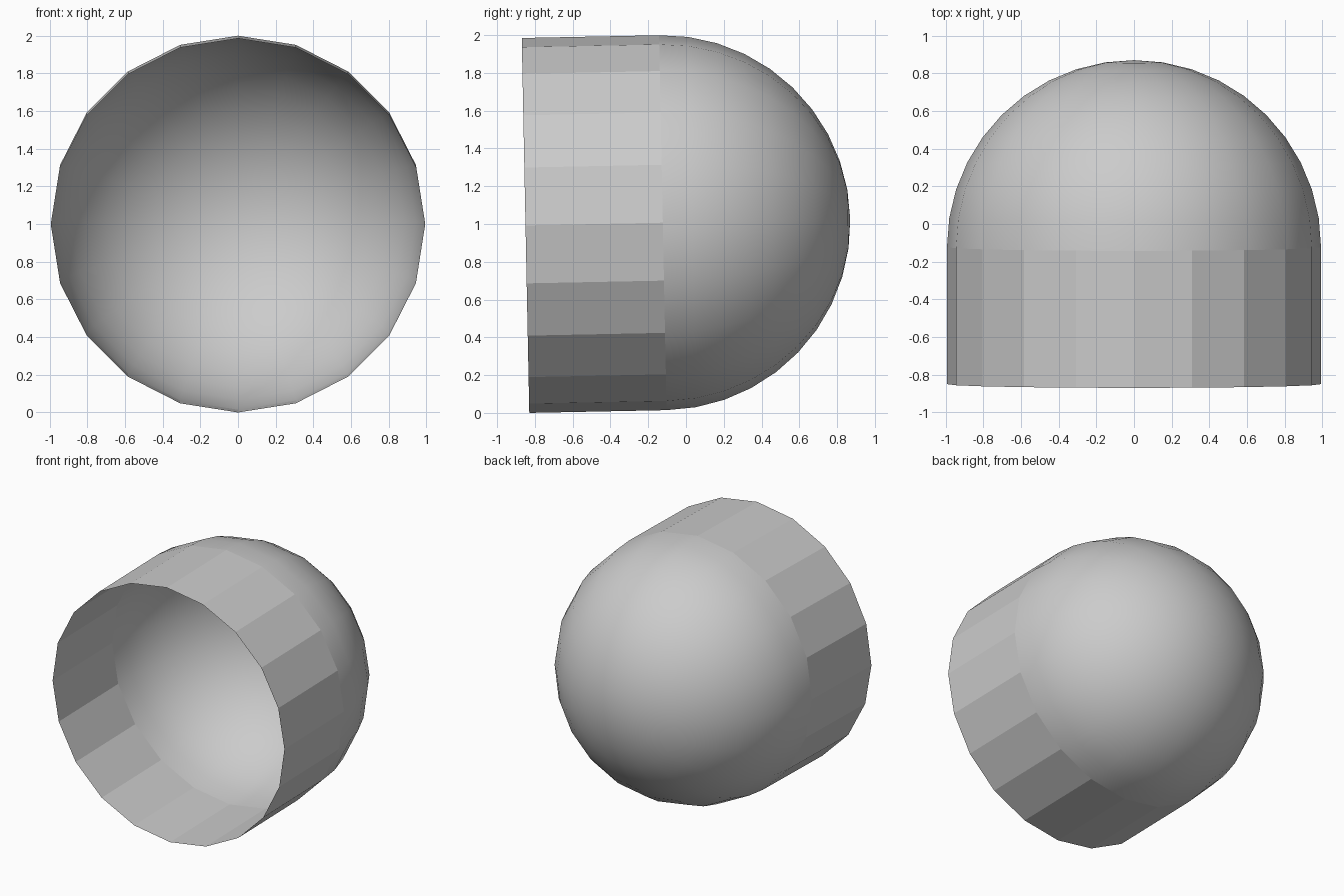
import bpy, bmesh, math
from mathutils import Matrix

if "Cube" in bpy.data.objects:
    bpy.data.objects.remove(bpy.data.objects["Cube"])

SIDES, RINGS = 20, 10
R, LENGTH = 0.9925, 0.727
TILT = math.radians(1.15)

bm = bmesh.new()


def ring(radius, y):
    verts = []
    for i in range(SIDES):
        a = 2 * math.pi * i / SIDES
        verts.append(bm.verts.new((radius * math.sin(a), y, radius * math.cos(a))))
    return verts


# Open tube mouth, then hemisphere rings towards the back
rings = [ring(R, -LENGTH)]
for k in range(RINGS):
    a = math.pi / 2 * k / RINGS
    rings.append(ring(R * math.cos(a), R * math.sin(a)))

# Flat tube panels, smooth dome panels
for k in range(len(rings) - 1):
    lo, hi = rings[k], rings[k + 1]
    for i in range(SIDES):
        j = (i + 1) % SIDES
        f = bm.faces.new((lo[i], lo[j], hi[j], hi[i]))
        f.smooth = k > 0

# Dome cap
pole = bm.verts.new((0, R, 0))
for i in range(SIDES):
    bm.faces.new((rings[-1][i], rings[-1][(i + 1) % SIDES], pole)).smooth = True

# Slight upward tilt of the whole shell, then placement on the ground
bmesh.ops.transform(bm, matrix=Matrix.Rotation(TILT, 4, 'X'), verts=bm.verts)
zmin = min(v.co.z for v in bm.verts)
ys = [v.co.y for v in bm.verts]
bmesh.ops.translate(bm, vec=(0, -(min(ys) + max(ys)) / 2, -zmin), verts=bm.verts)
bmesh.ops.recalc_face_normals(bm, faces=bm.faces)

# Crisp seam between tube and dome
n = {f for f in bm.faces if not f.smooth}
for e in bm.edges:
    if len({f in n for f in e.link_faces}) == 2:
        e.smooth = False

mesh = bpy.data.meshes.new("domed_shell")
bm.to_mesh(mesh)
bm.free()
bpy.context.collection.objects.link(bpy.data.objects.new("domed_shell", mesh))
